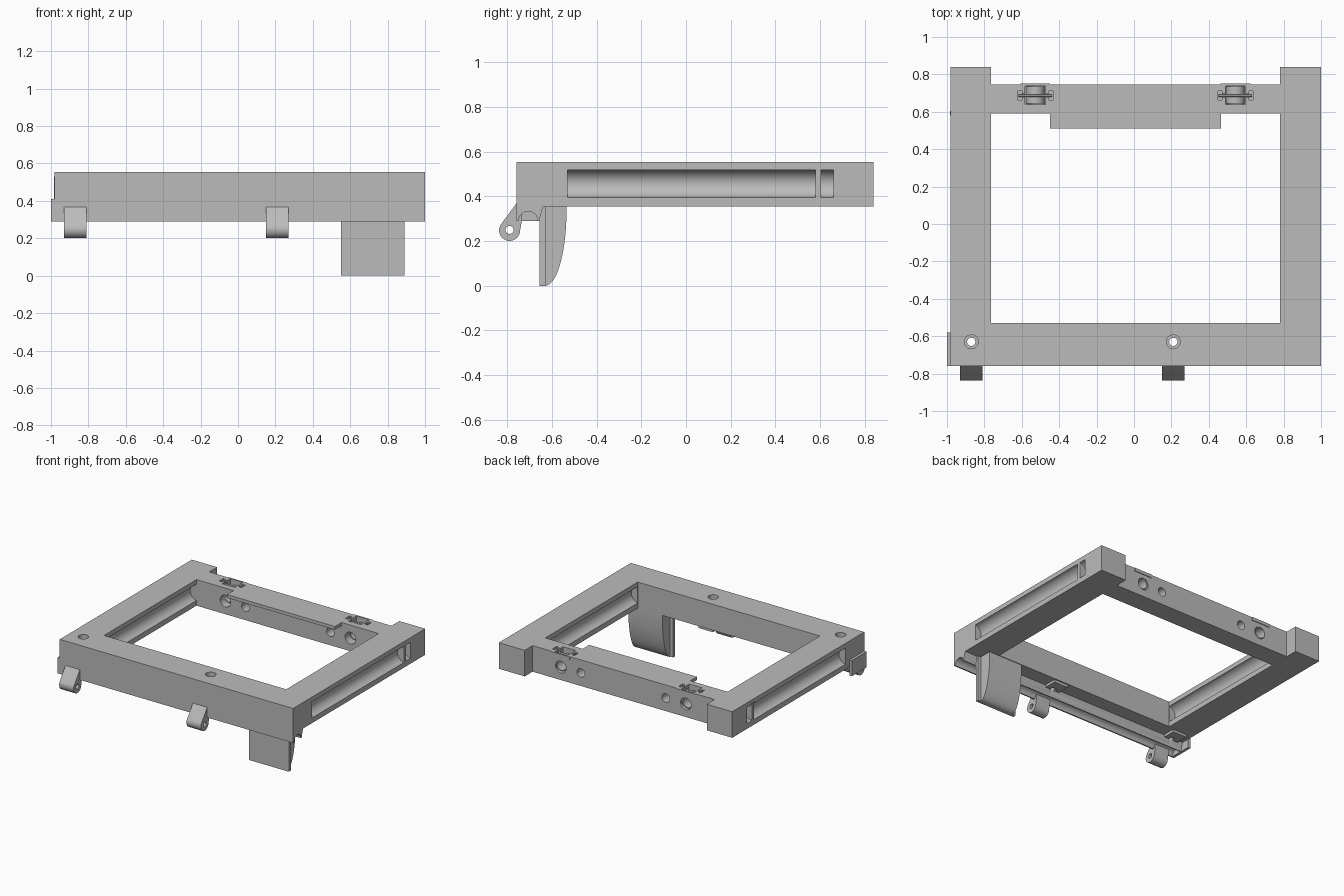
import bpy, bmesh, math
from mathutils import Vector, Matrix

if "Cube" in bpy.data.objects:
    bpy.data.objects.remove(bpy.data.objects["Cube"], do_unlink=True)

grey = bpy.data.materials.new("plain_grey")
grey.use_nodes = True
GREY = (0.5, 0.5, 0.5, 1)
grey.diffuse_color = GREY
grey.node_tree.nodes["Principled BSDF"].inputs["Base Color"].default_value = GREY

TOP, BOTTOM = 0.555, 0.355


def finish(name, bm):
    bmesh.ops.recalc_face_normals(bm, faces=bm.faces)
    mesh = bpy.data.meshes.new(name)
    bm.to_mesh(mesh)
    bm.free()
    mesh.materials.append(grey)
    obj = bpy.data.objects.new(name, mesh)
    bpy.context.scene.collection.objects.link(obj)
    return obj


def box(name, x0, x1, y0, y1, z0, z1):
    bm = bmesh.new()
    size = Matrix.Diagonal((x1 - x0, y1 - y0, z1 - z0, 1))
    centre = Matrix.Translation(((x0 + x1) / 2, (y0 + y1) / 2, (z0 + z1) / 2))
    bmesh.ops.create_cube(bm, size=1, matrix=centre @ size)
    return finish(name, bm)


def rod(name, start, end, radius, sides=32):
    start, end = Vector(start), Vector(end)
    axis = end - start
    bm = bmesh.new()
    turn = axis.to_track_quat('Z', 'Y').to_matrix().to_4x4()
    bmesh.ops.create_cone(bm, cap_ends=True, segments=sides, radius1=radius, radius2=radius,
                          depth=axis.length, matrix=Matrix.Translation((start + end) / 2) @ turn)
    return finish(name, bm)


def extrude_x(name, profile, x0, x1):
    """Extrude a closed (y, z) profile along x."""
    bm = bmesh.new()
    face = bm.faces.new([bm.verts.new((x0, y, z)) for y, z in profile])
    moved = bmesh.ops.extrude_face_region(bm, geom=[face])["geom"]
    verts = [v for v in moved if isinstance(v, bmesh.types.BMVert)]
    bmesh.ops.translate(bm, verts=verts, vec=(x1 - x0, 0, 0))
    return finish(name, bm)


def arc(cy, cz, ry, rz, a0, a1, steps):
    angles = [math.radians(a0 + (a1 - a0) * i / steps) for i in range(steps + 1)]
    return [(cy + ry * math.cos(a), cz + rz * math.sin(a)) for a in angles]


def combine(target, tool, operation='DIFFERENCE'):
    mod = target.modifiers.new("combine", 'BOOLEAN')
    mod.operation, mod.solver, mod.object = operation, 'EXACT', tool
    bpy.context.view_layer.objects.active = target
    bpy.ops.object.modifier_apply(modifier=mod.name)
    bpy.data.objects.remove(tool, do_unlink=True)


def smooth(obj):
    bpy.ops.object.select_all(action='DESELECT')
    obj.select_set(True)
    bpy.context.view_layer.objects.active = obj
    bpy.ops.object.shade_smooth_by_angle(angle=math.radians(30))


# Front rail with an arched channel along its underside
rail = [(-0.76, TOP), (-0.53, TOP), (-0.53, BOTTOM), (-0.64, BOTTOM), (-0.658, 0.29)]
rail += arc(-0.707, 0.29, 0.043, 0.043, 0, 180, 14)
rail += [(-0.76, 0.29)]
frame = extrude_x("frame", rail, -0.98, 1.0)

# Side rails, back rail and its thin front lip
for x0, x1 in ((-0.98, -0.765), (0.78, 1.0)):
    combine(frame, box("side_rail", x0, x1, -0.53, 0.84, BOTTOM, TOP), 'UNION')
combine(frame, box("back_rail", -0.8, 0.8, 0.59, 0.745, BOTTOM, TOP), 'UNION')
combine(frame, box("back_lip", -0.45, 0.465, 0.51, 0.6, TOP - 0.025, TOP), 'UNION')

# Screw tabs under the front rail, with counterbored screw holes
for x in (-0.87, 0.21):
    combine(frame, box("tab", x - 0.06, x + 0.06, -0.635, -0.54, 0.335, 0.37), 'UNION')
    combine(frame, rod("screw_hole", (x, -0.63, 0.2), (x, -0.63, 0.7), 0.022))
    combine(frame, rod("counterbore", (x, -0.63, 0.5), (x, -0.63, 0.7), 0.037))

# Rounded grooves on the outer and inner faces of the side rails
for face_x, out in ((-0.98, -1), (1.0, 1), (-0.765, 1), (0.78, -1)):
    outer = abs(face_x) > 0.9
    spans = ((-0.53, 0.58), (0.605, 0.66)) if outer else ((-0.529, 0.589),)
    for y0, y1 in spans:
        x = face_x + out * 0.01
        combine(frame, rod("groove", (x, y0, 0.457), (x, y1, 0.457), 0.063))

# Bores through the back rail, and latch pockets opening into the outer ones
for side in (-1, 1):
    for x, radius in ((0.53, 0.045), (0.36, 0.033)):
        x = x * side + 0.01
        combine(frame, rod("bore", (x, 0.4, 0.455), (x, 0.9, 0.455), radius))
    x = 0.535 * side + 0.007
    combine(frame, box("pocket", x - 0.054, x + 0.054, 0.638, 0.738, 0.47, 0.7))
    combine(frame, box("pin_slot", x - 0.09, x + 0.09, 0.678, 0.694, 0.51, 0.7))
    for end in (-1, 1):
        cx = x + end * 0.083
        combine(frame, box("pin_end", cx - 0.011, cx + 0.011, 0.662, 0.71, 0.51, 0.7))

bm = bmesh.new()
bm.from_mesh(frame.data)
bmesh.ops.dissolve_limit(bm, angle_limit=0.01, verts=bm.verts, edges=bm.edges)
bm.to_mesh(frame.data)
bm.free()
smooth(frame)

# Curved latch hubs sitting inside the pockets
for side, label in ((-1, "right"), (1, "left")):
    x = 0.535 * side + 0.007
    hub = rod(label + "_latch_hub", (x, 0.645, 0.47), (x, 0.735, 0.47), 0.05)
    combine(hub, rod("hub_bore", (x, 0.5, 0.465), (x, 0.9, 0.465), 0.04))
    smooth(hub)
    smooth(rod(label + "_latch_pin", (x - 0.09, 0.686, 0.53), (x + 0.09, 0.686, 0.53), 0.007, 12))
    box(label + "_latch_boss", x - 0.08, x + 0.08, 0.744, 0.75, 0.53, TOP)

# Small plate and rib on the right outer side
box("side_pad", -1.0, -0.979, -0.76, -0.58, 0.29, 0.41)
box("side_rib", -0.985, -0.97, 0.58, 0.605, 0.41, 0.53)

# Hinge knuckles on the front
knuckle = [(-0.755, 0.375)] + arc(-0.79, 0.248, 0.047, 0.047, 145, 360, 20) + [(-0.735, 0.29), (-0.735, 0.375)]
for x, label in ((-0.87, "right"), (0.21, "left")):
    hinge = extrude_x(label + "_hinge_knuckle", knuckle, x - 0.061, x + 0.061)
    combine(hinge, rod("pin_hole", (x - 0.2, -0.79, 0.25), (x + 0.2, -0.79, 0.25), 0.018))
    smooth(hinge)

# Hanging guide: flat plate with a curved body behind it
box("guide_plate", 0.55, 0.89, -0.655, -0.63, 0, BOTTOM)
body = [(-0.631, 0)] + arc(-0.63, 0.34, 0.095, 0.34, -90, 0, 20) + [(-0.535, BOTTOM), (-0.631, BOTTOM)]
smooth(extrude_x("guide_body", body, 0.575, 0.865))
